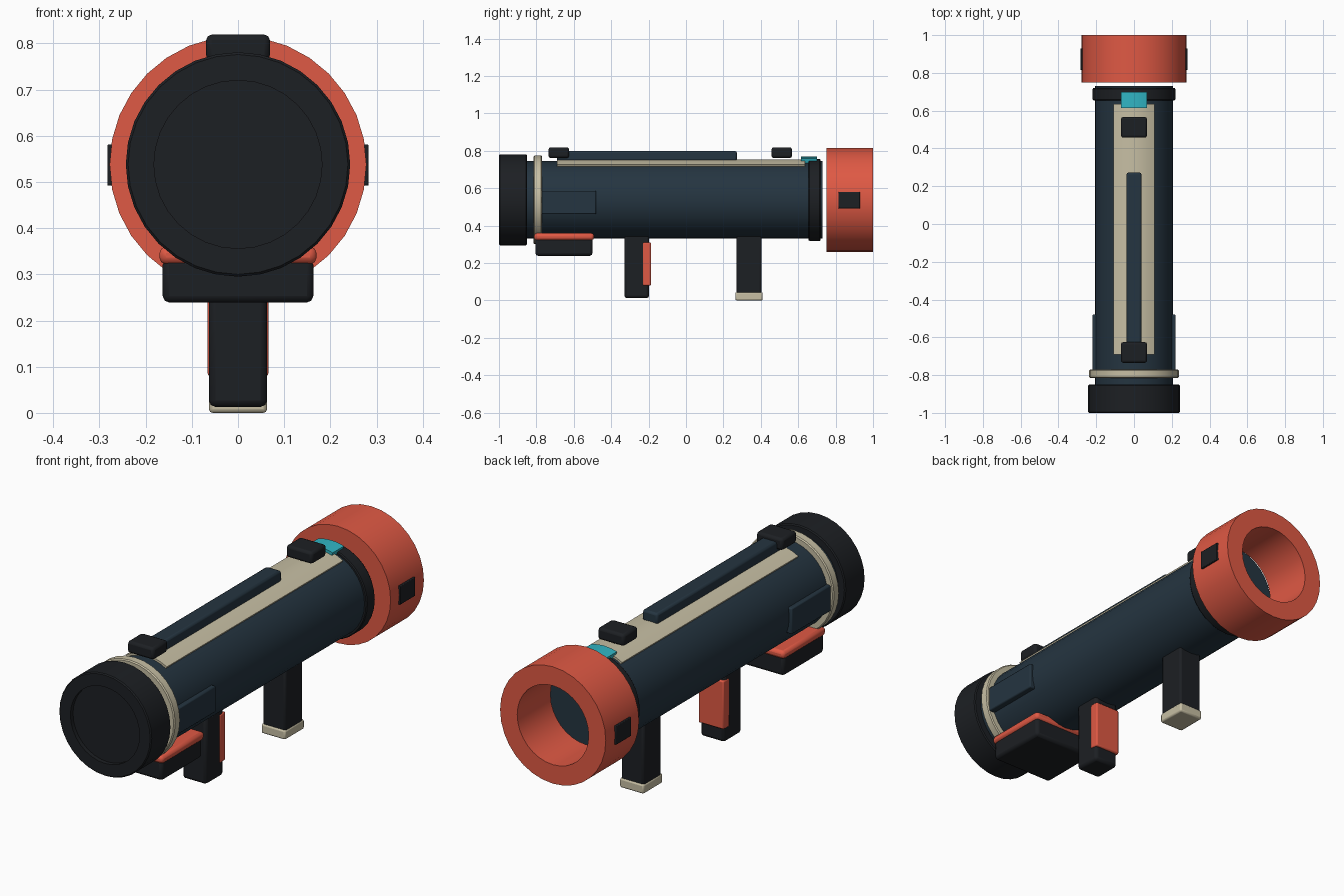
import bpy, bmesh
from math import sin, cos, pi, radians

if "Cube" in bpy.data.objects:
    bpy.data.objects.remove(bpy.data.objects["Cube"])

AXIS_Z = 0.538
SIDES = 32


def material(name, rgb):
    m = bpy.data.materials.new(name)
    m.diffuse_color = (*rgb, 1)
    m.use_nodes = True
    m.node_tree.nodes["Principled BSDF"].inputs["Base Color"].default_value = m.diffuse_color
    return m


NAVY = material("navy", (0.018, 0.035, 0.052))
BLACK = material("black", (0.012, 0.014, 0.017))
ORANGE = material("orange", (0.74, 0.10, 0.058))
CREAM = material("cream", (0.57, 0.52, 0.37))
CYAN = material("cyan", (0.03, 0.46, 0.55))


def finish(name, bm, mat, bevel=0.0):
    bmesh.ops.recalc_face_normals(bm, faces=bm.faces)
    me = bpy.data.meshes.new(name)
    bm.to_mesh(me)
    bm.free()
    me.materials.append(mat)
    ob = bpy.data.objects.new(name, me)
    bpy.context.collection.objects.link(ob)
    if bevel:
        mod = ob.modifiers.new("bevel", "BEVEL")
        mod.width, mod.segments, mod.limit_method = bevel, 2, "ANGLE"
    bpy.ops.object.select_all(action="DESELECT")
    ob.select_set(True)
    bpy.context.view_layer.objects.active = ob
    bpy.ops.object.shade_smooth_by_angle(angle=radians(35))
    return ob


def lathe(name, profile, mat, closed=False):
    """Turn (radius, y) points about the tube axis; open profiles get end caps."""
    bm = bmesh.new()
    rings = []
    for r, y in profile:
        rings.append([bm.verts.new((r * sin(2 * pi * i / SIDES), y,
                                    AXIS_Z + r * cos(2 * pi * i / SIDES)))
                      for i in range(SIDES)])
    pairs = list(zip(rings, rings[1:]))
    if closed:
        pairs.append((rings[-1], rings[0]))
    for a, b in pairs:
        for i in range(SIDES):
            j = (i + 1) % SIDES
            bm.faces.new((a[i], a[j], b[j], b[i]))
    if not closed:
        bm.faces.new(rings[0])
        bm.faces.new(rings[-1])
    return finish(name, bm, mat)


def box(name, x, y, z, mat, bevel=0.01):
    """Box from (min, max) ranges."""
    bm = bmesh.new()
    bmesh.ops.create_cube(bm, size=1)
    for v in bm.verts:
        v.co = [lo + (hi - lo) * (c + 0.5) for c, (lo, hi) in zip(v.co, (x, y, z))]
    return finish(name, bm, mat, bevel)


def arc_strip(name, r0, r1, half_angle, y0, y1, mat, steps=6):
    """Curved plate that hugs the top of the tube."""
    bm = bmesh.new()
    angles = [radians(half_angle) * (2 * i / steps - 1) for i in range(steps + 1)]
    rows = [[bm.verts.new((r * sin(a), y, AXIS_Z + r * cos(a))) for a in angles]
            for r, y in ((r0, y0), (r1, y0), (r1, y1), (r0, y1))]
    for k in range(4):
        a, b = rows[k], rows[(k + 1) % 4]
        for i in range(steps):
            bm.faces.new((a[i], a[i + 1], b[i + 1], b[i]))
    for i in (0, steps):
        bm.faces.new([row[i] for row in rows])
    return finish(name, bm, mat)


# Main tube and its round fittings
lathe("main_tube", [(0.207, -0.87), (0.207, 0.73)], NAVY)
lathe("rear_cap", [(0.182, -0.98), (0.182, -1.0), (0.238, -1.0), (0.243, -0.995),
                   (0.243, -0.855), (0.238, -0.85)], BLACK)
lathe("rear_ring", [(0.232, -0.815), (0.237, -0.81), (0.237, -0.775), (0.232, -0.77)], CREAM)
lathe("front_collar", [(0.215, 0.655), (0.219, 0.66), (0.219, 0.715), (0.215, 0.72)], BLACK)
lathe("muzzle_ring", [(0.188, 0.75), (0.278, 0.75), (0.278, 1.0), (0.188, 1.0)],
      ORANGE, closed=True)

# Top strip, rail, sights and indicator
arc_strip("top_strip", 0.20, 0.217, 30, -0.69, 0.635, CREAM)
arc_strip("indicator", 0.205, 0.231, 17, 0.615, 0.70, CYAN)
box("top_rail", (-0.04, 0.04), (-0.69, 0.272), (0.745, 0.799), NAVY)
for name, y in (("rear_sight", -0.68), ("front_sight", 0.512)):
    box(name, (-0.069, 0.069), (y - 0.055, y + 0.055), (0.762, 0.819), BLACK, 0.012)

# Mirrored side panels and muzzle pads
for side, s in (("left", -1), ("right", 1)):
    box(side + "_side_panel", sorted((s * 0.18, s * 0.221)), (-0.79, -0.48),
        (0.462, 0.586), NAVY, 0.006)
    box(side + "_muzzle_pad", sorted((s * 0.255, s * 0.283)), (0.815, 0.93),
        (0.492, 0.581), BLACK, 0.003)

# Shoulder rest
box("shoulder_rest", (-0.163, 0.163), (-0.805, -0.5), (0.239, 0.335), BLACK, 0.014)
box("shoulder_pad", (-0.17, 0.17), (-0.812, -0.492), (0.322, 0.36), ORANGE, 0.014)

# Rear grip with front pad
box("rear_grip", (-0.063, 0.063), (-0.33, -0.197), (0.013, 0.36), BLACK, 0.014)
box("rear_grip_pad", (-0.066, 0.066), (-0.232, -0.187), (0.08, 0.31), ORANGE, 0.006)

# Front grip with foot
box("front_grip", (-0.06, 0.06), (0.27, 0.404), (0.03, 0.36), BLACK)
box("front_grip_foot", (-0.063, 0.063), (0.264, 0.41), (0.0, 0.045), CREAM, 0.008)
